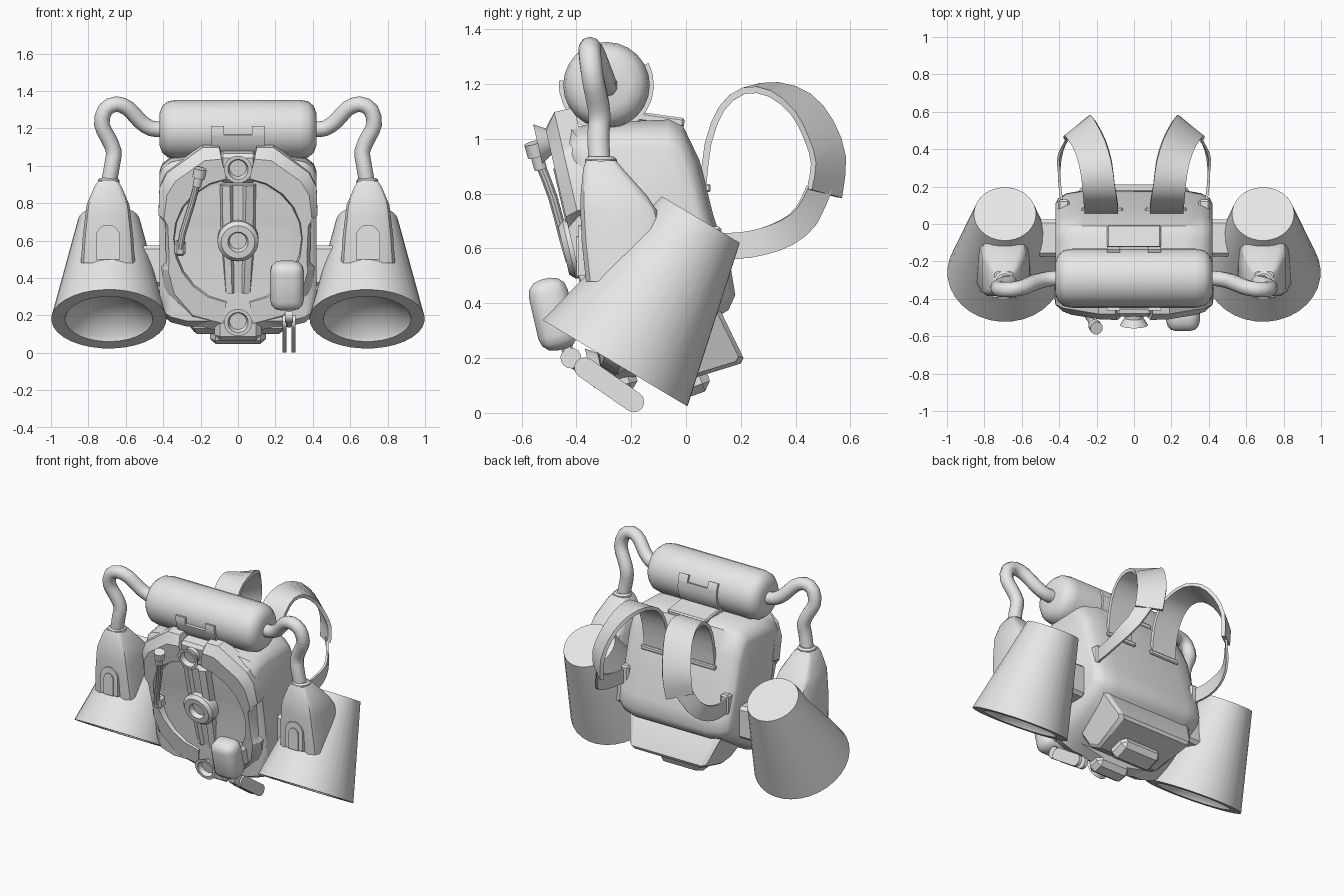
import bpy, bmesh, math
from mathutils import Vector, Matrix

cube = bpy.data.objects.get("Cube")
if cube:
    bpy.data.objects.remove(cube, do_unlink=True)

grey = bpy.data.materials.new("plain_grey")
grey.use_nodes = True
grey.diffuse_color = (0.8, 0.8, 0.8, 1)
grey.node_tree.nodes["Principled BSDF"].inputs["Base Color"].default_value = (0.8, 0.8, 0.8, 1)

TILT = Matrix.Rotation(math.radians(13), 4, 'X')
FRONT = Matrix.Translation((0, -0.412, 0.6)) @ TILT      # frame of the sloping front panel


def finish(bm, name, frame=None, pair=False, angle=35):
    """Turn a bmesh into one object, or a mirrored left and right pair."""
    if frame:
        bm.transform(frame)
    for side, prefix in ((1, "left_"), (-1, "right_")) if pair else ((1, ""),):
        part = bm.copy()
        part.transform(Matrix.Diagonal((side, 1, 1, 1)))
        bmesh.ops.recalc_face_normals(part, faces=part.faces)
        mesh = bpy.data.meshes.new(prefix + name)
        part.to_mesh(mesh)
        part.free()
        mesh.materials.append(grey)
        obj = bpy.data.objects.new(prefix + name, mesh)
        bpy.context.collection.objects.link(obj)
        bpy.ops.object.select_all(action='DESELECT')
        obj.select_set(True)
        bpy.context.view_layer.objects.active = obj
        bpy.ops.object.shade_smooth_by_angle(angle=math.radians(angle))
    bm.free()


def loft(name, rings, **kw):
    """Skin a row of equal closed rings and cap both ends."""
    bm = bmesh.new()
    rows = [[bm.verts.new(p) for p in ring] for ring in rings]
    n = len(rows[0])
    for a, b in zip(rows, rows[1:]):
        for i in range(n):
            bm.faces.new((a[i], a[(i + 1) % n], b[(i + 1) % n], b[i]))
    bm.faces.new(rows[0])
    bm.faces.new(rows[-1])
    finish(bm, name, **kw)


def smooth(points):
    """Add a curved midpoint between neighbouring points."""
    p = [Vector(q) for q in points]
    p = [p[0] * 2 - p[1]] + p + [p[-1] * 2 - p[-2]]
    out = []
    for a, b, c, d in zip(p, p[1:], p[2:], p[3:]):
        out += [b, (9 * (b + c) - a - d) / 16]
    return out + [p[-2]]


def circle(centre, u, v, radius, n):
    return [centre + radius * (u * math.cos(2 * math.pi * i / n) + v * math.sin(2 * math.pi * i / n))
            for i in range(n)]


def lathe(name, profile, origin, axis, n=24, **kw):
    """Spin (radius, distance) pairs about an axis."""
    axis, origin = Vector(axis).normalized(), Vector(origin)
    u = axis.orthogonal().normalized()
    v = axis.cross(u)
    loft(name, [circle(origin + axis * d, u, v, r, n) for r, d in profile], **kw)


def tube(name, points, radius, n=10, **kw):
    pts, rings = smooth(points), []
    for i, p in enumerate(pts):
        t = (pts[min(i + 1, len(pts) - 1)] - pts[max(i - 1, 0)]).normalized()
        u = t.cross(Vector((0, 1, 0))).normalized()
        rings.append(circle(p, u, t.cross(u), radius, n))
    loft(name, rings, **kw)


def box(name, centre, size, bevel=0.0, segments=2, turn=None, **kw):
    bm = bmesh.new()
    bmesh.ops.create_cube(bm, size=1, matrix=Matrix.Diagonal((*size, 1)))
    if bevel:
        bmesh.ops.bevel(bm, geom=bm.edges[:], offset=bevel, segments=segments,
                        profile=0.5, affect='EDGES')
    bm.transform(Matrix.Translation(centre) @ (turn or Matrix()))
    finish(bm, name, **kw)


def ribbon(name, rows, thick=0.014, **kw):
    """Flat strap from (centre, half width vector) rows."""
    centres, widths = smooth([r[0] for r in rows]), smooth([r[1] for r in rows])
    rings = []
    for i, (c, w) in enumerate(zip(centres, widths)):
        t = centres[min(i + 1, len(centres) - 1)] - centres[max(i - 1, 0)]
        h = t.cross(w).normalized() * thick / 2
        rings.append([c - w - h, c + w - h, c + w + h, c - w + h])
    loft(name, rings, **kw)


def slab(name, profile, mid, sections, **kw):
    """Run a (y, z, width) side profile along x, scaled about mid at each (x, scale)."""
    loft(name, [[Vector((x * w, mid[0] + (y - mid[0]) * s, mid[1] + (z - mid[1]) * s))
                 for y, z, w in profile] for x, s in sections], **kw)


# Main pack: side profile shrinking towards both flanks, underside rising to the back
side = [(-.45, .98), (-.42, 1.04), (-.3, 1.06), (-.06, 1.07), (-.01, 1.045), (.05, .92), (.1, .72),
        (.165, .52), (.18, .43), (.155, .375), (-.1, .225), (-.25, .14), (-.31, .17), (-.33, .3),
        (-.35, .5), (-.39, .75)]
slab("pack_body", [(y, z, 1) for y, z in side], (-.14, .62),
     [(-.42, .78), (-.405, .87), (-.36, .95), (-.27, 1), (.27, 1), (.36, .95), (.405, .87), (.42, .78)])

# Front rim: two C shaped halves with a chamfered outer edge
outer = [(.1, .5), (.19, .5), (.38, .36), (.42, .28), (.425, .13), (.39, .11), (.385, -.13),
         (.41, -.16), (.39, -.31), (.28, -.46), (.09, -.51)]
rim = []
for i, (x, z) in enumerate(outer):
    a = math.radians(80 - 160 * i / (len(outer) - 1))
    o, c = Vector((x, 0, z)), Vector((.34 * math.cos(a), 0, .33 * math.sin(a)))
    back, half = Vector((0, .12, 0)), Vector((0, .045, 0))
    rim.append([o + back, o + half, o.lerp(c, .3), c.lerp(o, .08), c + half, c + back])
loft("front_rim", rim, frame=FRONT, pair=True, angle=25)
lathe("front_disc", [(.38, .11), (.38, .06), (.3, .05)], (0, 0, 0), (0, 1, 0), 32, frame=FRONT)

# Spine, centre boss and the two round lamps
loft("front_spine", [[Vector((x * w, y, z)) for x, y in ((-1, .08), (-.8, .01), (-.4, -.005), (-.25, .015),
     (.25, .015), (.4, -.005), (.8, .01), (1, .08))] for z, w in ((-.29, .08), (0, .1), (.3, .105))],
     frame=FRONT, angle=20)
lathe("centre_boss", [(.11, -.07), (.11, .015), (.09, .035), (.055, .035), (.045, .005)],
      (0, 0, 0), (0, -1, 0), frame=FRONT)
for name, z in (("top_lamp", .4), ("bottom_lamp", -.44)):
    lathe(name, [(.06, -.12), (.05, 0), (.075, .04), (.055, .04), (.045, .01)],
          (0, 0, z), (0, -1, 0), 20, frame=FRONT)
box("lamp_bracket", (0, .06, -.49), (.25, .12, .13), .03, 1, frame=FRONT)
box("top_lamp_seat", (0, .07, .39), (.2, .1, .16), .02, 1, frame=FRONT)

# Switch lever on the right of the panel
tube("switch_rod", [(-.31, -.02, -.04), (-.295, -.025, .05), (-.25, -.03, .2), (-.215, -.05, .34)],
     .018, frame=FRONT)
lathe("switch_head", [(.024, 0), (.024, .05), (.035, .05), (.035, .1)], (-.22, -.05, .31),
      (.2, -.05, 1), 12, frame=FRONT)
box("switch_foot", (-.31, 0, -.04), (.06, .07, .08), .015, 1, frame=FRONT)

# Grip pod with its forked handle
box("grip_pod", (.262, -.485, .36), (.18, .145, .265), .055, 3, turn=TILT)
box("grip_mount", (.262, -.38, .34), (.11, .14, .14), .02, 1)
start, end = Vector((0, -.37, .165)), Vector((0, -.19, .04))
along = (end - start).normalized()
across = Vector((1, 0, 0)).cross(along)
for name, x0, x1 in (("handle_outer_prong", .285, .307), ("handle_inner_prong", .238, .26)):
    loft(name, [[Vector((x, 0, 0)) + (start if i < 7 else end) + .038 * (
        across * math.cos(math.pi * (i if i < 7 else i - 1) / 6)
        - along * math.sin(math.pi * (i if i < 7 else i - 1) / 6)) for i in range(14)] for x in (x0, x1)])
lathe("handle_pivot", [(.038, 0), (.038, .045)], (.25, -.42, .2), (1, 0, 0), 14)
tube("handle_stem", [(.272, -.44, .27), (.272, -.42, .19), (.272, -.36, .155)], .022)

# Pouch hanging from the sloping underside, with a small foot
slab("rear_pouch", [(0, .42, 1), (.1, .4, 1), (.125, .375, 1), (.21, .2, .84), (.2, .18, .8),
                    (-.06, .1, .7), (-.13, .13, .76), (-.18, .26, .95)], (.02, .26),
     [(-.34, .9), (-.31, 1), (.31, 1), (.34, .9)], angle=25)
box("under_foot", (0, .01, .11), (.3, .15, .1), .03, 1, turn=Matrix.Rotation(.35, 4, 'X'))

# Tank across the top with its cradle
lathe("top_tank", [(.085, -.42), (.125, -.405), (.15, -.375), (.158, -.33), (.158, .33), (.15, .375),
      (.125, .405), (.085, .42)], (0, -.29, 1.195), (1, 0, 0), 24)


def cradle(name, x0, x1, a0, a1, **kw):
    rings = []
    for i in range(13):
        a = math.radians(a0 + (a1 - a0) * i / 12)
        rings.append([Vector((x, -.29 + r * math.cos(a), 1.195 + r * math.sin(a)))
                      for x, r in ((x0, .15), (x1, .15), (x1, .173), (x0, .173))])
    loft(name, rings, **kw)


cradle("tank_cradle", -.145, .145, 190, 372)
cradle("front_cradle_tab", .075, .145, 174, 191, pair=True)
cradle("rear_cradle_tab", .075, .145, 371, 388, pair=True)
box("cradle_plate", (0, -.11, 1.072), (.29, .21, .035), .008, 1, turn=Matrix.Rotation(-.14, 4, 'X'))

# Thruster cones, canisters, hoses and side mounts
length = .61
lathe("thruster_cone", [(.166, 0), (.308, length), (.235, length), (.225, length - .02),
      (.13, length - .09), (.04, length - .11)], (.69, .054, .705), (0, -.31, -.52), 32, pair=True)
cans = []
for z, w, y0, y1 in ((.92, .052, -.365, -.255), (.89, .072, -.375, -.23), (.79, .115, -.385, -.14),
                     (.73, .122, -.385, -.1), (.62, .135, -.38, -.07), (.48, .145, -.365, -.05)):
    d, c = (y1 - y0) / 2, (y0 + y1) / 2
    cans.append([Vector((.695 + w * u, c + d * v, z)) for u, v in (
        (1, .7), (.9, .9), (.7, 1), (-.7, 1), (-.9, .9), (-1, .7),
        (-1, -.7), (-.9, -.9), (-.7, -1), (.7, -1), (.9, -.9), (1, -.7))])
loft("canister", cans, pair=True)
lathe("canister_collar", [(.058, 0), (.058, .025), (.045, .035)], (.692, -.31, .9), (0, 0, 1), 14, pair=True)
for name, w, top, y in (("canister_hatch", .065, .62, -.392), ("hatch_panel", .035, .61, -.4)):
    arch = [(-w, .5), (w, .5)] + [(w * math.cos(a * math.pi / 8), top + w * math.sin(a * math.pi / 8))
                                  for a in range(9)]
    loft(name, [[Vector((.695 + x, d, z)) for x, z in arch] for d in (y, -.34)], pair=True)
tube("hose", [(.69, -.315, .91), (.672, -.32, 1.01), (.665, -.315, 1.08), (.695, -.325, 1.15),
     (.728, -.34, 1.22), (.71, -.35, 1.3), (.65, -.35, 1.33), (.585, -.335, 1.305), (.525, -.31, 1.24),
     (.465, -.295, 1.2), (.4, -.29, 1.195)], .042, pair=True, angle=50)
box("thruster_mount", (.48, -.075, .465), (.16, .2, .22), .02, 1, pair=True)

# Shoulder straps: wide padded upper band, narrow lower band
ribbon("upper_strap", [((.175, .06, .8), (.09, 0, 0)), ((.175, .08, .98), (.09, 0, 0)),
       ((.18, .13, 1.11), (.09, 0, 0)), ((.19, .21, 1.175), (.087, 0, 0)),
       ((.205, .32, 1.18), (.085, -.015, -.015)), ((.235, .42, 1.125), (.08, -.03, -.03)),
       ((.27, .485, 1.03), (.075, -.045, -.03)), ((.295, .52, .92), (.07, -.055, -.01)),
       ((.305, .505, .8), (.065, -.055, .015))], .024, pair=True)
ribbon("lower_strap", [((.32, .49, .83), (.04, -.045, 0)), ((.365, .44, .72), (.02, -.035, .03)),
       ((.395, .37, .66), (.01, -.02, .045)), ((.4, .28, .625), (0, -.01, .048)),
       ((.395, .19, .61), (0, 0, .048)), ((.38, .08, .61), (0, 0, .045))], pair=True)
box("strap_anchor", (.17, .07, .82), (.22, .04, .03), .006, 1, pair=True)
box("strap_clip", (.375, .09, .615), (.06, .08, .13), .01, 1, pair=True)
